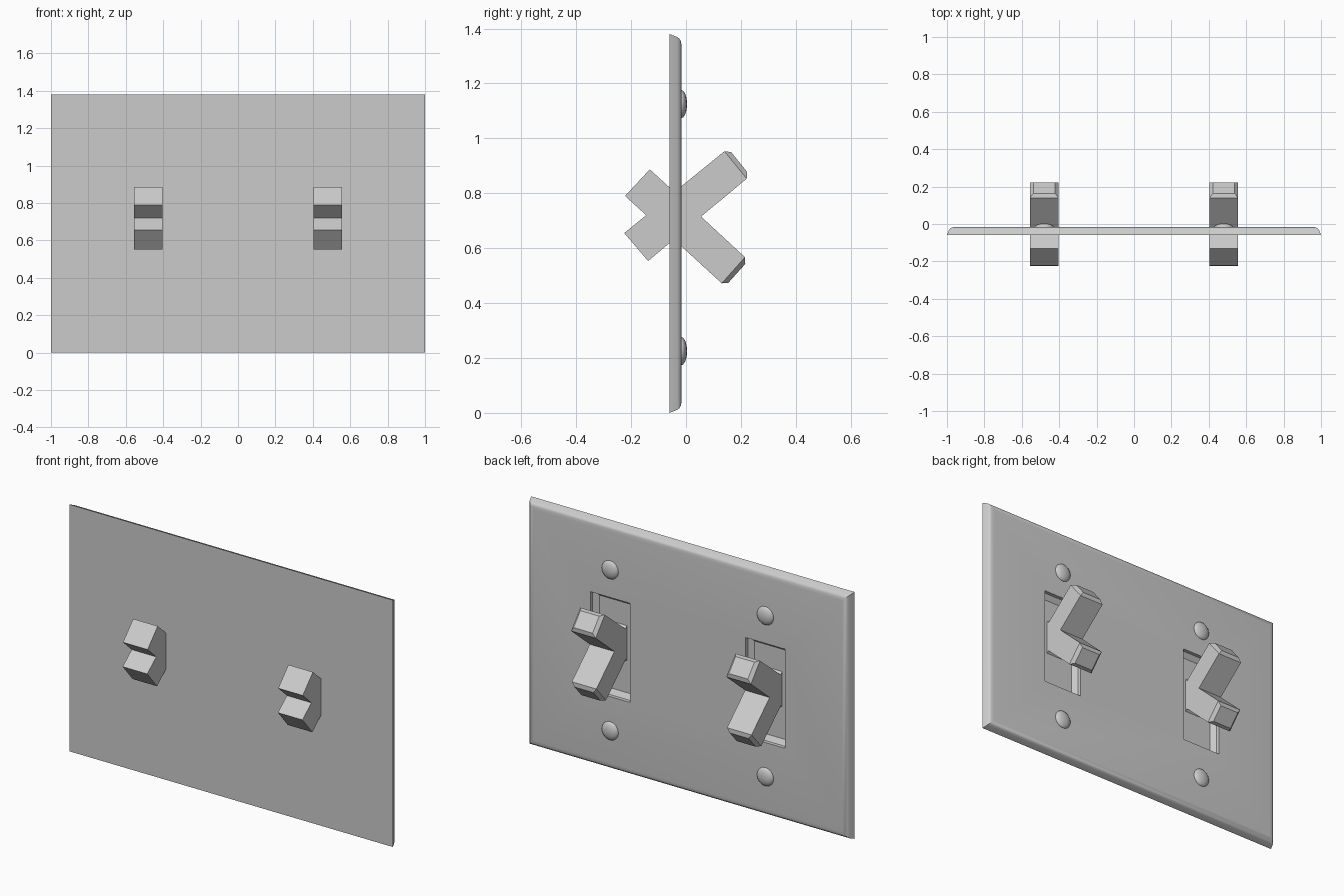
import bpy, bmesh

if "Cube" in bpy.data.objects:
    bpy.data.objects.remove(bpy.data.objects["Cube"])

SWITCH_X = (-0.48, 0.48)
PLATE_MID = 0.69


def make_object(name, bm):
    bmesh.ops.recalc_face_normals(bm, faces=bm.faces)
    mesh = bpy.data.meshes.new(name)
    bm.to_mesh(mesh)
    bm.free()
    obj = bpy.data.objects.new(name, mesh)
    bpy.context.collection.objects.link(obj)
    return obj


def rect_loft(name, cx, cz, rings):
    """Closed solid through rectangles given as (y, half width, half height)."""
    bm = bmesh.new()
    loops = [[bm.verts.new((cx + sx * w, y, cz + sz * h))
              for sx, sz in ((-1, -1), (1, -1), (1, 1), (-1, 1))]
             for y, w, h in rings]
    for a, b in zip(loops, loops[1:]):
        for i in range(4):
            j = (i + 1) % 4
            bm.faces.new((a[i], a[j], b[j], b[i]))
    bm.faces.new(loops[0])
    bm.faces.new(loops[-1])
    return make_object(name, bm)


def smooth(obj, angle):
    bpy.ops.object.select_all(action='DESELECT')
    obj.select_set(True)
    bpy.context.view_layer.objects.active = obj
    bpy.ops.object.shade_smooth_by_angle(angle=angle)


# Wall plate with a rounded rim on the +y side
rim = ((-0.06, 0), (-0.032, 0.011), (-0.024, 0.017), (-0.018, 0.028), (-0.016, 0.045))
plate = rect_loft("wall_plate", 0, PLATE_MID,
                  [(y, 1 - inset, PLATE_MID - inset) for y, inset in rim])

# Recessed slots with a sloped lower lip
for x in SWITCH_X:
    cutter = rect_loft("slot_cutter", x, PLATE_MID + 0.003,
                       [(0.05, 0.122, 0.277), (-0.036, 0.122, 0.277), (-0.056, 0.095, 0.25)])
    cutter.hide_render = True
    mod = plate.modifiers.new("slot", 'BOOLEAN')
    mod.operation = 'DIFFERENCE'
    mod.solver = 'EXACT'
    mod.object = cutter
    bpy.context.view_layer.objects.active = plate
    bpy.ops.object.modifier_apply(modifier=mod.name)
    bpy.data.objects.remove(cutter)
smooth(plate, 0.6)

# Crossed toggles: (y, z) outline with the two lever tips chamfered
outline = [(-0.225, 0.655), (-0.138, 0.553), (-0.044, 0.632), (0.13, 0.472),
           (0.215, 0.567), (0.055, 0.715), (0.221, 0.853), (0.14, 0.953),
           (-0.042, 0.805), (-0.132, 0.887), (-0.222, 0.79), (-0.145, 0.72)]
TIP_EDGES = (3, 6)
for x in SWITCH_X:
    bm = bmesh.new()
    left = [bm.verts.new((x - 0.076, y, z)) for y, z in outline]
    right = [bm.verts.new((x + 0.076, y, z)) for y, z in outline]
    bm.faces.new(left)
    bm.faces.new(right)
    tips = []
    for i in range(len(outline)):
        j = (i + 1) % len(outline)
        face = bm.faces.new((left[i], left[j], right[j], right[i]))
        if i in TIP_EDGES:
            tips.append(face)
    bmesh.ops.recalc_face_normals(bm, faces=bm.faces)
    bmesh.ops.inset_individual(bm, faces=tips, thickness=0.025, depth=0.017)
    make_object("toggle", bm)

# Domed screw heads above and below each slot
for x in SWITCH_X:
    for z in (0.225, 1.125):
        bpy.ops.mesh.primitive_uv_sphere_add(segments=16, ring_count=8, radius=1,
                                             location=(x, -0.018, z))
        screw = bpy.context.object
        screw.name = "screw_head"
        screw.scale = (0.052, 0.022, 0.052)
        bpy.ops.object.transform_apply(location=False, rotation=False, scale=True)
        smooth(screw, 1.0)
